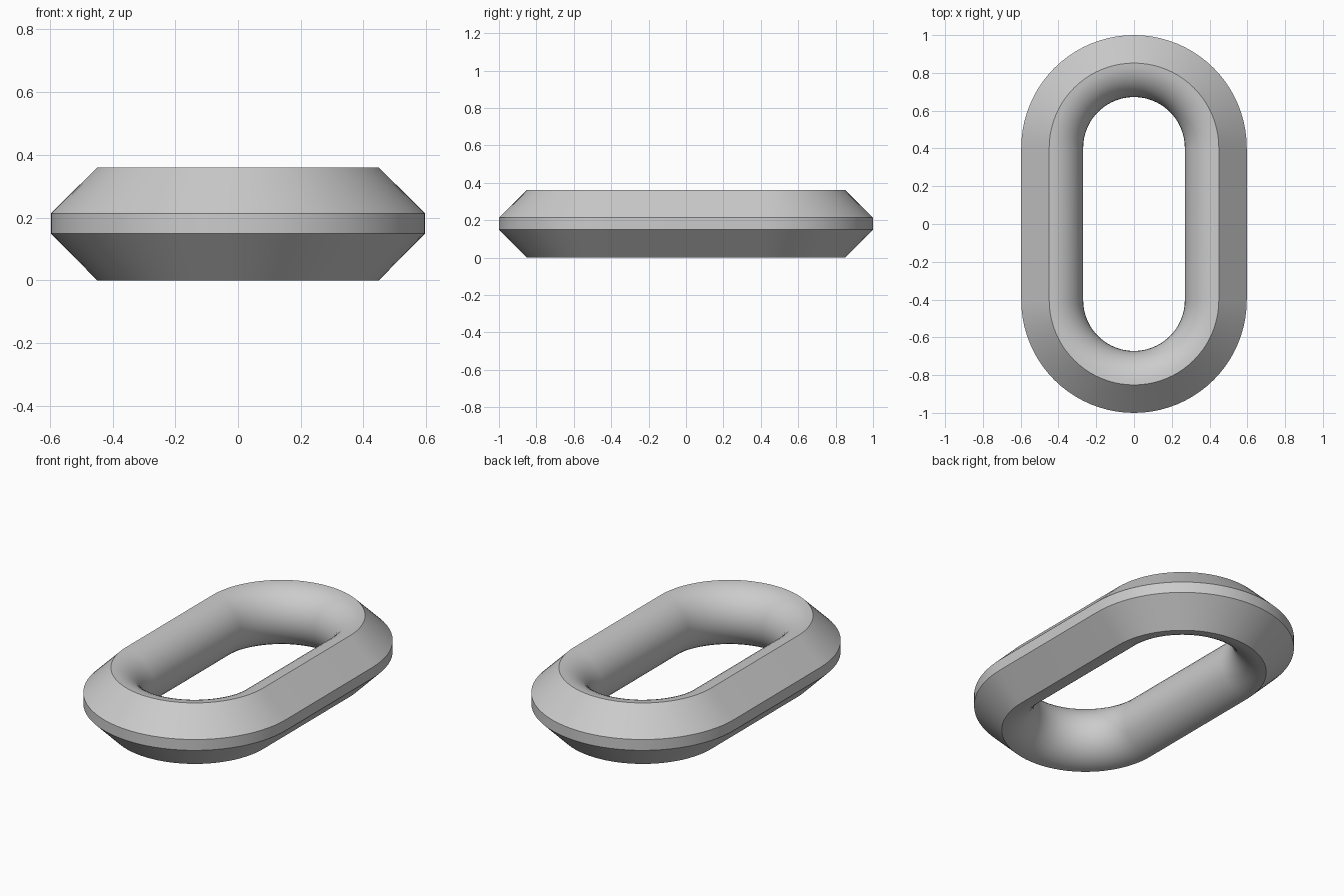
import bpy, bmesh, math

cube = bpy.data.objects.get("Cube")
if cube:
    bpy.data.objects.remove(cube)

OUTER, RIM, HEIGHT = 0.597, 0.449, 0.36   # outer radius, edge radius, thickness
HALF_STRAIGHT = 1 - OUTER                 # centre of each rounded end along y
BAND_LOW, BAND_HIGH = 0.149, 0.213        # narrow vertical band outside
BORE = HEIGHT / 2                         # radius of the rounded inside
ARC_STEPS, END_STEPS = 20, 40

# Cross-section: chamfered outside, half-round inside
section = [(RIM, 0), (OUTER, BAND_LOW), (OUTER, BAND_HIGH)]
for i in range(ARC_STEPS):
    a = math.pi * i / ARC_STEPS
    section.append((RIM - BORE * math.sin(a), BORE + BORE * math.cos(a)))

# Sweep the cross-section around both rounded ends; bridging makes the straights
bm = bmesh.new()
rings = []
for end in (0, 1):
    centre = HALF_STRAIGHT * (1 - 2 * end)
    for i in range(END_STEPS + 1):
        a = math.pi * (end + i / END_STEPS)
        rings.append([bm.verts.new((r * math.cos(a), centre + r * math.sin(a), z))
                      for r, z in section])
for k, ring in enumerate(rings):
    following = rings[(k + 1) % len(rings)]
    for j in range(len(section)):
        n = (j + 1) % len(section)
        bm.faces.new((ring[j], following[j], following[n], ring[n]))
bmesh.ops.recalc_face_normals(bm, faces=bm.faces)
mesh = bpy.data.meshes.new("oval_link")
bm.to_mesh(mesh)
bm.free()

# Plain grey
grey = bpy.data.materials.new("light_grey")
grey.use_nodes = True
colour = (0.6, 0.6, 0.6, 1)
grey.diffuse_color = colour
grey.node_tree.nodes["Principled BSDF"].inputs["Base Color"].default_value = colour
mesh.materials.append(grey)

link = bpy.data.objects.new("oval_link", mesh)
bpy.context.collection.objects.link(link)
bpy.context.view_layer.objects.active = link
link.select_set(True)
bpy.ops.object.shade_smooth_by_angle(angle=math.radians(30))
